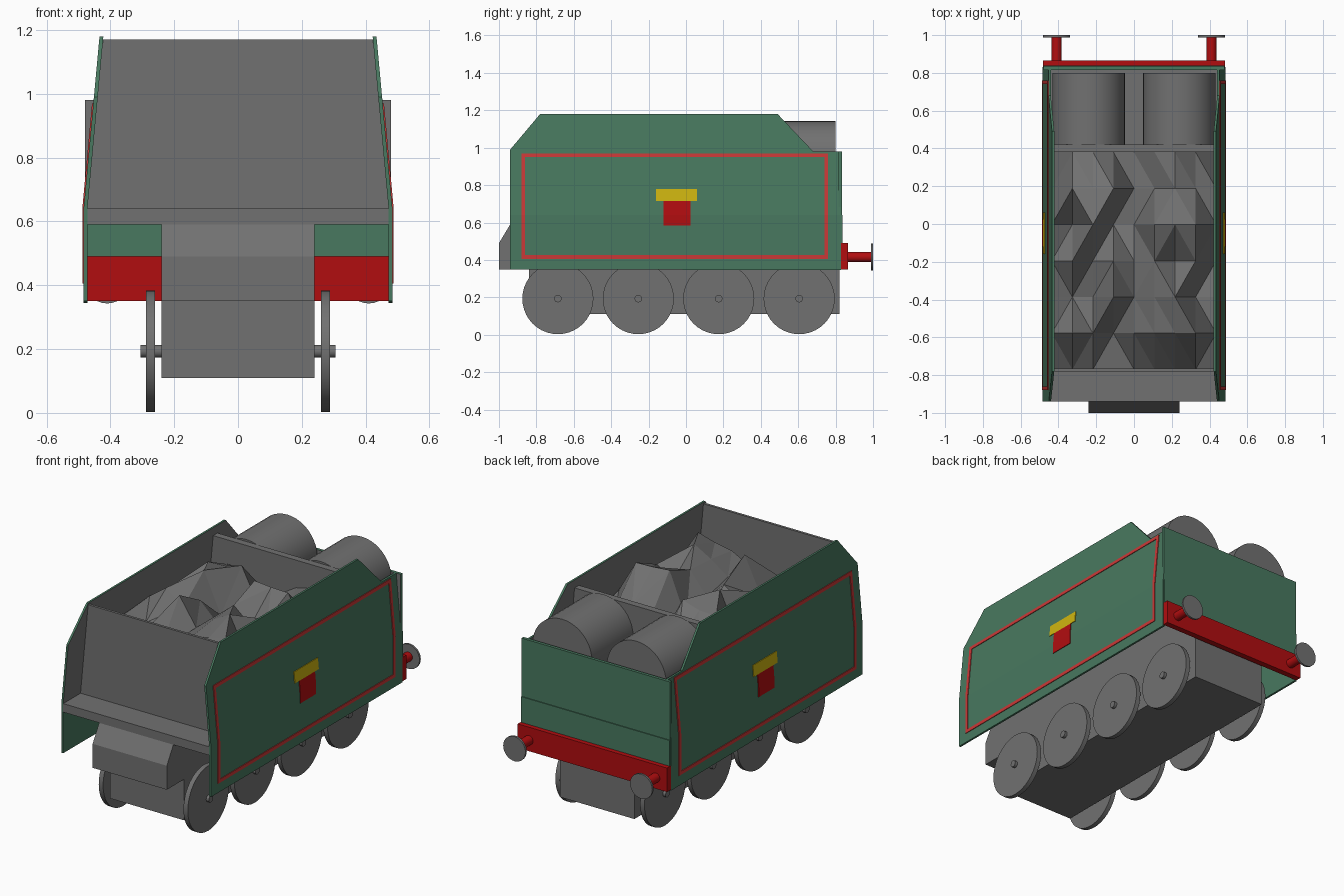
import bpy, bmesh, math, random
from mathutils import Matrix, Vector

if "Cube" in bpy.data.objects:
    bpy.data.objects.remove(bpy.data.objects["Cube"])

random.seed(11)


def material(name, rgb):
    m = bpy.data.materials.new(name)
    m.diffuse_color = (*rgb, 1)
    m.use_nodes = True
    m.node_tree.nodes["Principled BSDF"].inputs["Base Color"].default_value = m.diffuse_color
    return m


GREY = material("iron grey", (0.165, 0.165, 0.165))
GREEN = material("paint green", (0.065, 0.19, 0.115))
RED = material("deep red", (0.44, 0.004, 0.005))
STRIPE = material("stripe red", (0.60, 0.04, 0.038))
YELLOW = material("yellow", (0.62, 0.46, 0.005))


def finish(name, bm, mats, mirror=False, smooth=False):
    bmesh.ops.recalc_face_normals(bm, faces=bm.faces)
    me = bpy.data.meshes.new(name)
    bm.to_mesh(me)
    bm.free()
    ob = bpy.data.objects.new(name, me)
    bpy.context.collection.objects.link(ob)
    for m in mats:
        me.materials.append(m)
    if mirror:
        ob.modifiers.new("mirror", 'MIRROR')
    if smooth:
        bpy.ops.object.select_all(action='DESELECT')
        ob.select_set(True)
        bpy.context.view_layer.objects.active = ob
        bpy.ops.object.shade_smooth_by_angle(angle=math.radians(30))
    return ob


def box(name, lo, hi, mat):
    bm = bmesh.new()
    bmesh.ops.create_cube(bm, size=1)
    for v in bm.verts:
        v.co = Vector([lo[i] if v.co[i] < 0 else hi[i] for i in range(3)])
    return finish(name, bm, [mat])


def cylinder(name, axis, start, length, r, mat, sides=32, mirror=True):
    """Cylinder from a start point along +x or +y."""
    bm = bmesh.new()
    bmesh.ops.create_cone(bm, cap_ends=True, segments=sides, radius1=r, radius2=r, depth=length)
    d = Vector((1, 0, 0)) if axis == 'x' else Vector((0, 1, 0))
    rot = Matrix.Rotation(math.pi / 2, 4, 'Y' if axis == 'x' else 'X')
    bm.transform(Matrix.Translation(Vector(start) + d * length / 2) @ rot)
    return finish(name, bm, [mat], mirror, True)


def extrude_polygon(bm, pts, offset):
    f = bm.faces.new([bm.verts.new(p) for p in pts])
    r = bmesh.ops.extrude_face_region(bm, geom=[f])
    moved = [v for v in r['geom'] if isinstance(v, bmesh.types.BMVert)]
    bmesh.ops.translate(bm, verts=moved, vec=offset)


FOLD, TOP = 0.64, 1.18


def side_x(z):
    """Outer face of the side: upright below the fold, leaning in above it."""
    return 0.484 - 0.05 * max(0, z - FOLD) / (TOP - FOLD)


# Side panels, green outside and grey inside above the floor
lower = [(-0.94, 0.35), (0.83, 0.345), (0.83, FOLD), (-0.94, FOLD)]
upper = [(-0.94, FOLD), (0.83, FOLD), (0.83, 0.98), (0.68, 0.98),
         (0.49, TOP), (-0.78, TOP), (-0.94, 0.99)]
bm = bmesh.new()
for outline in (lower, upper):
    extrude_polygon(bm, [(side_x(z), y, z) for y, z in outline], (-0.012, 0, 0))
bmesh.ops.recalc_face_normals(bm, faces=bm.faces)
for f in bm.faces:
    f.material_index = int(f.normal.x < -0.8 and f.calc_center_median().z > FOLD)
finish("side_panels", bm, [GREEN, GREY], mirror=True)

# Back plate, grey on its inner face above the floor
for name, z0, z1, inner, y1 in (("back_plate_lower", 0.49, FOLD, GREEN, 0.838),
                                ("back_plate_upper", FOLD, 0.98, GREY, 0.833)):
    plate = box(name, (-0.48, 0.815, z0), (0.48, y1, z1), GREEN)
    plate.data.materials.append(inner)
    for p in plate.data.polygons:
        p.material_index = int(p.normal.y < -0.8)


# Painted plates that follow the fold of the side
def side_plate(name, rects, mat):
    bm = bmesh.new()
    for y0, y1, z0, z1 in rects:
        levels = [z0] + ([FOLD] if z0 < FOLD < z1 else []) + [z1]
        for a, b in zip(levels, levels[1:]):
            extrude_polygon(bm, [(side_x(z) - 0.001, y, z) for y, z in
                                 ((y0, a), (y1, a), (y1, b), (y0, b))], (0.005, 0, 0))
    finish(name, bm, [mat], mirror=True)


side_plate("side_lining", [(-0.88, 0.76, 0.405, 0.425), (-0.88, 0.76, 0.95, 0.97),
                           (-0.88, -0.86, 0.425, 0.95), (0.74, 0.76, 0.425, 0.95)], STRIPE)
side_plate("badge_top", [(-0.16, 0.06, 0.715, 0.78)], YELLOW)
side_plate("badge_shield", [(-0.12, 0.025, 0.585, 0.715)], RED)

# Floor, chassis and tank deck
box("floor", (-0.475, -0.94, 0.59), (0.475, 0.815, 0.64), GREY)
box("chassis", (-0.24, -0.84, 0.11), (0.24, 0.82, 0.60), GREY)
box("tank_deck", (-0.45, 0.41, 0.64), (0.45, 0.815, 0.77), GREY)

# Front coupling box with sloping top
bm = bmesh.new()
profile = [(-0.83, 0.35), (-1.0, 0.35), (-1.0, 0.49), (-0.94, 0.59), (-0.83, 0.59)]
extrude_polygon(bm, [(-0.24, y, z) for y, z in profile], (0.48, 0, 0))
finish("front_coupling_box", bm, [GREY])


# Bulkheads fitted between the sides
def bulkhead(name, y, thick, top):
    bm = bmesh.new()
    a, b = side_x(FOLD) - 0.006, side_x(top) - 0.006
    extrude_polygon(bm, [(-a, y, FOLD), (a, y, FOLD), (b, y, top), (-b, y, top)], (0, thick, 0))
    finish(name, bm, [GREY])


bulkhead("front_bulkhead", -0.78, 0.015, 1.17)
bulkhead("tank_bulkhead", 0.38, 0.04, 1.13)

# Coal heap: coarse grid with random peaks
bm = bmesh.new()
NX, NY = 8, 6
grid = []
for j in range(NY + 1):
    row = []
    for i in range(NX + 1):
        z = random.uniform(0.88, 1.0)
        edge = i in (0, NX) or j in (0, NY)
        if not edge and random.random() < 0.4:
            z = random.uniform(1.05, 1.16)
        if j == 0:
            z = 0.86
        row.append(bm.verts.new((-0.435 + 0.87 * i / NX, -0.77 + 1.15 * j / NY, z)))
    grid.append(row)
for j in range(NY):
    for i in range(NX):
        bm.faces.new((grid[j][i], grid[j][i + 1], grid[j + 1][i + 1], grid[j + 1][i]))
bmesh.ops.triangulate(bm, faces=bm.faces)
finish("coal_heap", bm, [GREY])

# Water tanks behind the coal
cylinder("water_tanks", 'y', (0.24, 0.42, 0.95), 0.38, 0.192, GREY, 40)

# Buffer beam and buffers
box("buffer_beam", (-0.483, 0.83, 0.35), (0.483, 0.865, 0.49), RED)
cylinder("buffer_shafts", 'y', (0.41, 0.86, 0.415), 0.13, 0.027, RED, 20)
cylinder("buffer_heads", 'y', (0.41, 0.988, 0.415), 0.012, 0.072, GREY, 28)

# Wheels and axle ends
for n, y in enumerate((-0.685, -0.255, 0.175, 0.605), 1):
    cylinder(f"wheels_{n}", 'x', (0.26, y, 0.193), 0.028, 0.19, GREY, 40)
    cylinder(f"axle_ends_{n}", 'x', (0.235, y, 0.193), 0.07, 0.02, GREY, 16)
